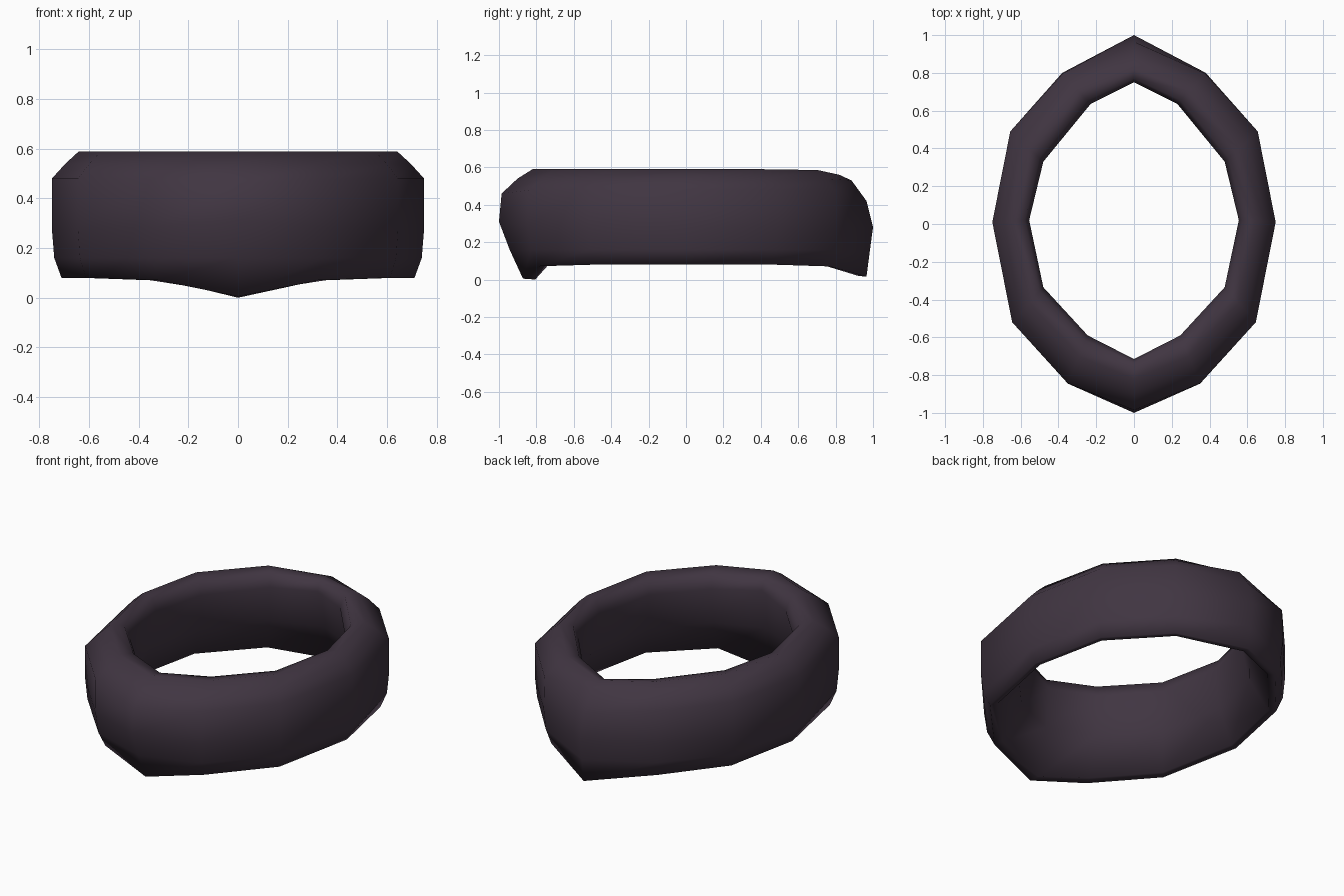
import bpy, bmesh

if "Cube" in bpy.data.objects:
    bpy.data.objects.remove(bpy.data.objects["Cube"])

# Plan view of the half ring, front to back: outermost point, innermost point,
# blend weight toward the front (+) or back (-) end section
columns = [
    ((0.00, -1.00), (0.00, -0.715), 1.0),
    ((0.35, -0.845), (0.245, -0.59), 0.12),
    ((0.645, -0.52), (0.48, -0.335), 0.0),
    ((0.75, 0.01), (0.555, 0.02), 0.0),
    ((0.655, 0.49), (0.48, 0.33), 0.0),
    ((0.38, 0.80), (0.23, 0.635), -0.15),
    ((0.00, 1.00), (0.00, 0.75), -1.0),
]

# Cross-sections: (0 = outer wall .. 1 = inner wall, height)
front = [(0.68, 0.0), (0.45, 0.005), (0.20, 0.16), (0.0, 0.31), (0.05, 0.46),
         (0.35, 0.54), (0.63, 0.59), (0.92, 0.575), (1.0, 0.51), (0.92, 0.28)]
side = [(0.38, 0.085), (0.20, 0.08), (0.05, 0.16), (0.0, 0.28), (0.0, 0.48),
        (0.28, 0.54), (0.56, 0.59), (0.88, 0.575), (1.0, 0.50), (0.82, 0.28)]
back = [(0.32, 0.02), (0.14, 0.015), (0.07, 0.15), (0.0, 0.28), (0.14, 0.42),
        (0.46, 0.53), (0.72, 0.56), (0.92, 0.55), (1.0, 0.49), (0.76, 0.26)]


def section(column, sign):
    """Points of one cross-section, mirrored in x by sign."""
    (ox, oy), (ix, iy), w = column
    end = front if w > 0 else back
    pts = []
    for (t0, z0), (t1, z1) in zip(side, end):
        t = t0 + (t1 - t0) * abs(w)
        z = z0 + (z1 - z0) * abs(w)
        pts.append((sign * (ox + (ix - ox) * t), oy + (iy - oy) * t, z))
    return pts


# Twelve-sided padded collar ring
bm = bmesh.new()
loop = [section(c, 1) for c in columns] + [section(c, -1) for c in columns[-2:0:-1]]
rings = [[bm.verts.new(p) for p in s] for s in loop]
for i, a in enumerate(rings):
    b = rings[(i + 1) % len(rings)]
    for j in range(len(a)):
        k = (j + 1) % len(a)
        bm.faces.new((a[j], b[j], b[k], a[k]))
bmesh.ops.recalc_face_normals(bm, faces=bm.faces)
for f in bm.faces:
    f.smooth = True

mesh = bpy.data.meshes.new("collar_ring")
bm.to_mesh(mesh)
bm.free()
ring = bpy.data.objects.new("collar_ring", mesh)
bpy.context.collection.objects.link(ring)

# Dark plum cloth
mat = bpy.data.materials.new("dark_plum")
mat.diffuse_color = (0.052, 0.036, 0.054, 1.0)
mat.use_nodes = True
mat.node_tree.nodes["Principled BSDF"].inputs["Base Color"].default_value = mat.diffuse_color
mesh.materials.append(mat)
